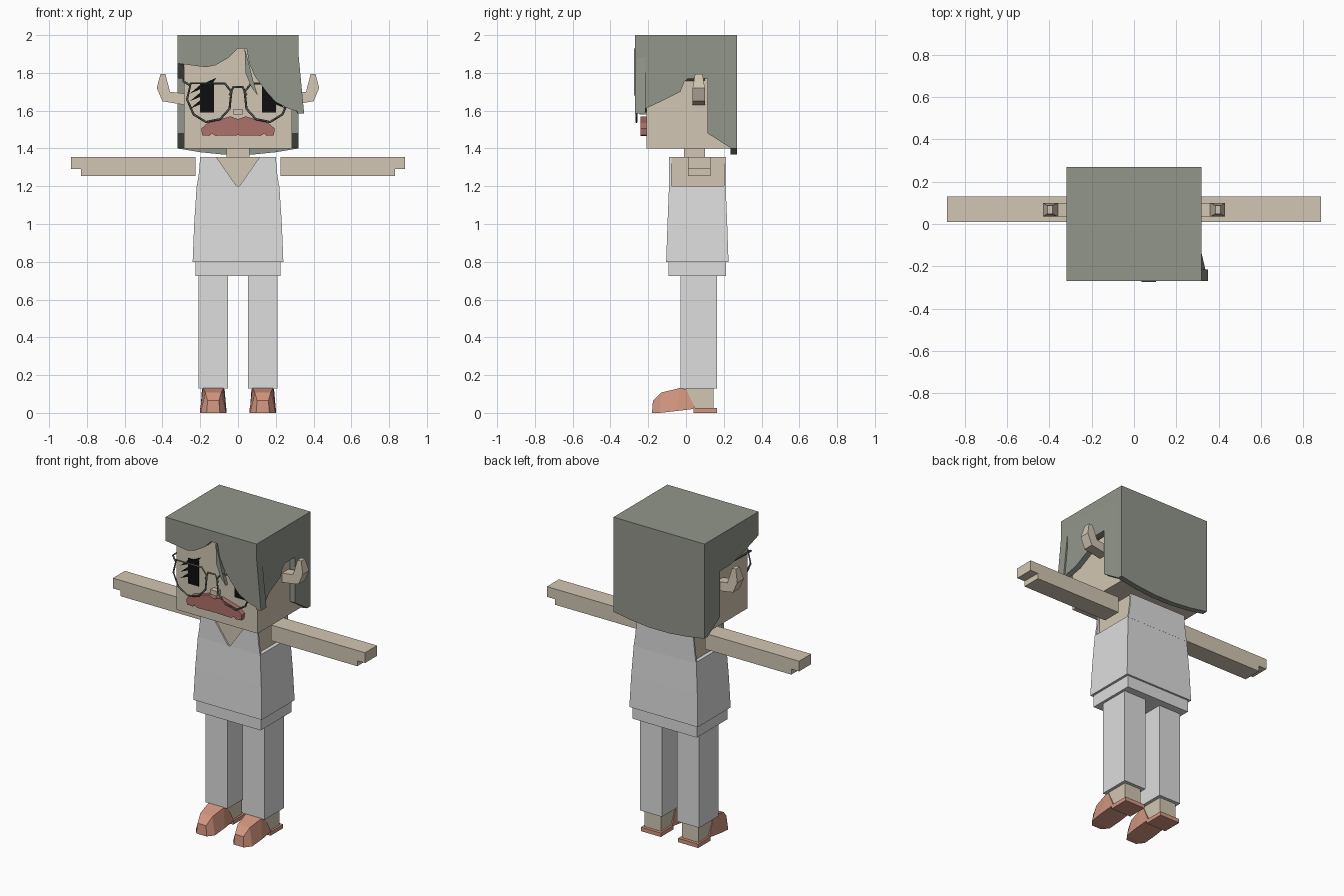
import bpy, bmesh
from mathutils import Vector

cube = bpy.data.objects.get("Cube")
if cube:
    bpy.data.objects.remove(cube, do_unlink=True)


def material(name, r, g, b):
    lin = [(c / 255 / 12.92) if c < 11 else ((c / 255 + 0.055) / 1.055) ** 2.4 for c in (r, g, b)]
    m = bpy.data.materials.new(name)
    m.use_nodes = True
    m.diffuse_color = (*lin, 1)
    m.node_tree.nodes["Principled BSDF"].inputs["Base Color"].default_value = (*lin, 1)
    return m


SKIN = material("skin", 210, 198, 179)
HAIR = material("hair_grey", 146, 150, 139)
CLOTH = material("pale_cloth", 221, 221, 221)
SHOE = material("shoe_tan", 210, 150, 128)
LIP = material("moustache_red", 175, 113, 107)
BLACK = material("eye_black", 14, 14, 14)
FRAME = material("glasses_frame", 90, 94, 86)


def finish(name, bm, mat):
    bmesh.ops.recalc_face_normals(bm, faces=bm.faces[:])
    me = bpy.data.meshes.new(name)
    bm.to_mesh(me)
    bm.free()
    me.materials.append(mat)
    ob = bpy.data.objects.new(name, me)
    bpy.context.collection.objects.link(ob)
    return ob


def loft(name, rings, mat):
    """Join equal-length rings of points and cap both ends."""
    bm = bmesh.new()
    vs = [[bm.verts.new(p) for p in ring] for ring in rings]
    n = len(vs[0])
    for a, b in zip(vs, vs[1:]):
        for i in range(n):
            j = (i + 1) % n
            bm.faces.new((a[i], a[j], b[j], b[i]))
    bm.faces.new(vs[0])
    bm.faces.new(vs[-1][::-1])
    return finish(name, bm, mat)


def prism(name, axis, pts, a, b, mat):
    """Extrude an outline: axis x takes (y, z) points, axis y takes (x, z)."""
    if axis == "x":
        rings = [[(d, p, q) for p, q in pts] for d in (a, b)]
    else:
        rings = [[(p, d, q) for p, q in pts] for d in (a, b)]
    return loft(name, rings, mat)


def rect(x0, x1, y0, y1, z):
    return [(x0, y0, z), (x1, y0, z), (x1, y1, z), (x0, y1, z)]


def box(name, x, y, z, mat):
    return loft(name, [rect(*x, *y, z[0]), rect(*x, *y, z[1])], mat)


def wire(name, pts, cyclic=False):
    cu = bpy.data.curves.new(name, "CURVE")
    cu.dimensions = "3D"
    cu.bevel_depth = 0.006
    cu.bevel_resolution = 0
    sp = cu.splines.new("POLY")
    sp.points.add(len(pts) - 1)
    for p, co in zip(sp.points, pts):
        p.co = (*co, 1)
    sp.use_cyclic_u = cyclic
    cu.materials.append(FRAME)
    tmp = bpy.data.objects.new(name + "_path", cu)
    bpy.context.collection.objects.link(tmp)
    bpy.context.view_layer.update()
    me = bpy.data.meshes.new_from_object(tmp.evaluated_get(bpy.context.evaluated_depsgraph_get()))
    bpy.data.objects.remove(tmp, do_unlink=True)
    ob = bpy.data.objects.new(name, me)
    bpy.context.collection.objects.link(ob)


def flip(pts, s):
    return [(s * p[0], *p[1:]) for p in pts]


# Head, neck and upper chest
box("head", (-0.285, 0.285), (-0.21, 0.24), (1.4, 1.96), SKIN)
box("neck", (-0.06, 0.06), (-0.01, 0.1), (1.34, 1.41), SKIN)
box("chest", (-0.195, 0.195), (-0.08, 0.205), (1.15, 1.355), SKIN)

# Hair shell: crown, back, sides, fringe
box("hair_crown", (-0.32, 0.32), (-0.27, 0.27), (1.94, 2.0), HAIR)
prism("hair_back", "y", [(-0.32, 2), (0.32, 2), (0.32, 1.4), (0.2, 1.38), (0.07, 1.367),
                         (-0.07, 1.367), (-0.2, 1.38), (-0.32, 1.4)], 0.235, 0.27, HAIR)
rear = [(0.01, 1.77), (0.115, 1.77), (0.115, 1.48), (0.24, 1.4), (0.27, 1.4), (0.27, 2)]
prism("hair_side_right", "x", [(-0.27, 2), (-0.27, 1.85), (-0.12, 1.8)] + rear,
      -0.32, -0.285, HAIR)
side = prism("hair_side_left", "x",
             [(-0.27, 2), (-0.27, 1.9), (-0.27, 1.585), (-0.14, 1.645), (-0.03, 1.7), (-0.01, 1.75)] + rear,
             0.285, 0.32, HAIR)
for v in side.data.vertices:
    if v.co.y < -0.2 and v.co.z < 1.7:
        v.co.x += 0.03
prism("fringe", "y", [(-0.32, 2), (-0.32, 1.85), (-0.17, 1.83), (-0.12, 1.84), (-0.05, 1.88),
                      (0, 1.93), (0.045, 1.93), (0.06, 1.85), (0.09, 1.78), (0.15, 1.7),
                      (0.2, 1.645), (0.27, 1.61), (0.35, 1.585), (0.32, 1.88), (0.32, 2)],
      -0.27, -0.215, HAIR)
prism("loose_lock", "y", [(0.035, 1.93), (0.04, 1.8), (0.07, 1.725), (0.105, 1.68),
                          (0.08, 1.76), (0.055, 1.86)], -0.275, -0.25, HAIR)

# Nose and moustache
box("nose", (-0.024, 0.024), (-0.245, -0.2), (1.58, 1.61), SKIN)
half = [(0.04, 1.57), (0.09, 1.555), (0.16, 1.535), (0.195, 1.505), (0.19, 1.47),
        (0.15, 1.467), (0.14, 1.48), (0.12, 1.467)]
prism("moustache", "y", [(0, 1.555)] + half + [(0, 1.47)] + flip(half[::-1], -1),
      -0.24, -0.205, LIP)

# Bridge of the glasses
wire("glasses_bridge", [(-0.045, -0.262, 1.68), (-0.025, -0.262, 1.725),
                        (0.025, -0.262, 1.725), (0.045, -0.262, 1.68)])

for s, tag in ((-1, "right"), (1, "left")):
    # Ear curling upward, narrower at the tip
    ear = prism("ear_" + tag, "y", flip([(0.28, 1.69), (0.36, 1.70), (0.385, 1.795), (0.41, 1.795),
                                         (0.43, 1.72), (0.4, 1.65), (0.28, 1.63)], s),
                0.035, 0.1, SKIN)
    for v in ear.data.vertices:
        if v.co.z > 1.75:
            v.co.y = 0.067 + (v.co.y - 0.067) * 0.6

    # Eye with lashes
    prism("eye_" + tag, "y", flip([(0.127, 1.59), (0.2, 1.59), (0.2, 1.75), (0.127, 1.75)], s),
          -0.214, -0.209, BLACK)
    lashes = [[(0.195, z), (0.255, z - 0.05), (0.195, z - 0.025)] for z in (1.66, 1.7, 1.74)]
    lashes.append([(0.21, 1.73), (0.115, 1.775), (0.14, 1.735)])
    for i, tri in enumerate(lashes):
        prism(f"eyelash_{tag}_{i}", "y", flip(tri, s), -0.215, -0.209, BLACK)

    # Lens rim and temple bar
    rim = [(0.25, 1.745), (0.07, 1.745), (0.035, 1.7), (0.045, 1.61), (0.095, 1.555),
           (0.17, 1.54), (0.235, 1.58), (0.27, 1.66)]
    wire("glasses_rim_" + tag, [(s * x, -0.262, z) for x, z in rim], True)
    wire("glasses_temple_" + tag, [(s * 0.255, -0.262, 1.735), (s * 0.289, -0.24, 1.755),
                                   (s * 0.289, 0.1, 1.765)])

    # Arm with a stepped hand
    prism("arm_" + tag, "y", flip([(0.225, 1.255), (0.83, 1.255), (0.83, 1.29), (0.885, 1.29),
                                   (0.885, 1.355), (0.225, 1.355)], s), 0.01, 0.13, SKIN)

    # Front of the shirt either side of the open collar
    prism("shirt_front_" + tag, "y", flip([(0, 1.19), (0.219, 1.19), (0.207, 1.27), (0.2, 1.355),
                                           (0.115, 1.355)], s), -0.09, -0.078, CLOTH)

    # Leg and ankle
    lo, hi = sorted((s * 0.053, s * 0.208))
    box("trouser_leg_" + tag, (lo, hi), (-0.03, 0.165), (0.13, 0.74), CLOTH)
    c = s * 0.131
    box("ankle_" + tag, (c - 0.058, c + 0.058), (0, 0.145), (0.02, 0.135), SKIN)

    # Shoe: tapered toe, slanted opening, flat heel sole
    sections = [(-0.18, -0.175, 0, 0.065, 0.035, 0.03), (-0.14, -0.13, 0, 0.108, 0.067, 0.042),
                (-0.05, -0.03, 0.01, 0.132, 0.07, 0.055), (0.05, 0, 0.022, 0.125, 0.067, 0.06)]
    rings = [[(c - wb, yb, zb), (c + wb, yb, zb), (c + wt, yt, zt), (c - wt, yt, zt)]
             for yb, yt, zb, zt, wb, wt in sections]
    loft("shoe_" + tag, rings, SHOE)
    box("heel_sole_" + tag, (c - 0.07, c + 0.07), (0.04, 0.165), (0, 0.025), SHOE)

# Shirt body, back panel and trouser waist
loft("shirt_body", [rect(-0.24, 0.24, -0.105, 0.225, 0.8), rect(-0.232, 0.232, -0.098, 0.218, 1.0),
                    rect(-0.219, 0.219, -0.09, 0.21, 1.2)], CLOTH)
prism("shirt_back", "y", [(-0.219, 1.19), (0.219, 1.19), (0.207, 1.27), (0.2, 1.355),
                          (-0.2, 1.355), (-0.207, 1.27)], 0.2, 0.211, CLOTH)
box("trouser_waist", (-0.225, 0.225), (-0.093, 0.213), (0.725, 0.81), CLOTH)
